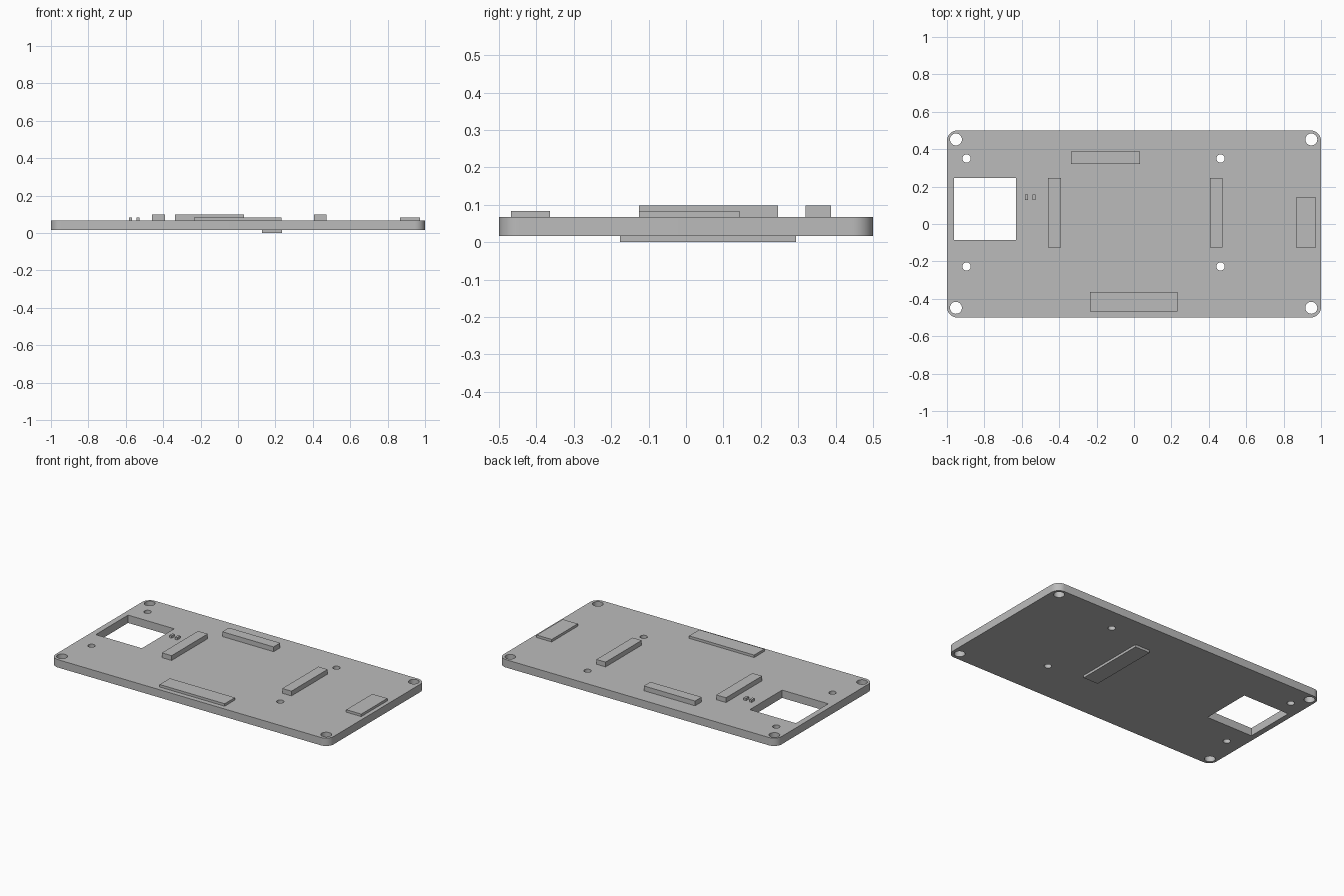
import bpy, bmesh
from math import pi, sin, cos

cube = bpy.data.objects.get("Cube")
if cube:
    bpy.data.objects.remove(cube, do_unlink=True)

grey = bpy.data.materials.new("plain_grey")
grey.use_nodes = True
grey.diffuse_color = (0.5, 0.5, 0.5, 1)
grey.node_tree.nodes["Principled BSDF"].inputs["Base Color"].default_value = (0.5, 0.5, 0.5, 1)

BOTTOM, TOP = 0.016, 0.067   # board faces
LOW, TALL = 0.083, 0.098     # component heights


def arc(cx, cy, r, start, sweep, n):
    return [(cx + r * cos(start + sweep * i / n), cy + r * sin(start + sweep * i / n))
            for i in range(n + 1)]


def circle(cx, cy, r):
    return arc(cx, cy, r, 0, 2 * pi, 32)[:-1]


def box(name, x0, x1, y0, y1, z0, z1):
    mesh = bpy.data.meshes.new(name)
    bm = bmesh.new()
    bmesh.ops.create_cube(bm, size=1)
    for v in bm.verts:
        v.co = (x1 if v.co.x > 0 else x0, y1 if v.co.y > 0 else y0, z1 if v.co.z > 0 else z0)
    bm.to_mesh(mesh)
    bm.free()
    mesh.materials.append(grey)
    obj = bpy.data.objects.new(name, mesh)
    bpy.context.collection.objects.link(obj)
    return obj


# Board outline with rounded corners, then window and screw holes
R = 0.055
outline = []
for k, (sx, sy) in enumerate([(1, 1), (-1, 1), (-1, -1), (1, -1)]):
    outline += arc(sx * (1 - R), sy * (0.5 - R), R, k * pi / 2, pi / 2, 10)
window = [(-0.963, -0.086), (-0.631, -0.086), (-0.631, 0.246), (-0.963, 0.246)]
loops = [outline, window]
loops += [circle(x, y, 0.032) for x in (-0.952, 0.948) for y in (-0.448, 0.452)]
loops += [circle(x, y, 0.022) for x in (-0.895, 0.463) for y in (-0.227, 0.35)]

curve = bpy.data.curves.new("board", "CURVE")
curve.dimensions = "2D"
curve.fill_mode = "BOTH"
curve.extrude = (TOP - BOTTOM) / 2
for loop in loops:
    spline = curve.splines.new("POLY")
    spline.points.add(len(loop) - 1)
    for p, (x, y) in zip(spline.points, loop):
        p.co = (x, y, 0, 1)
    spline.use_cyclic_u = True
board = bpy.data.objects.new("board", curve)
bpy.context.collection.objects.link(board)
board.location.z = (TOP + BOTTOM) / 2
bpy.ops.object.select_all(action="DESELECT")
board.select_set(True)
bpy.context.view_layer.objects.active = board
bpy.ops.object.convert(target="MESH")
board = bpy.context.view_layer.objects.active

# Weld the board into one solid
bm = bmesh.new()
bm.from_mesh(board.data)
bmesh.ops.remove_doubles(bm, verts=bm.verts, dist=0.0001)
bmesh.ops.recalc_face_normals(bm, faces=bm.faces)
for f in bm.faces:
    f.material_index = 0
bm.to_mesh(board.data)
bm.free()
board.data.materials.clear()
board.data.materials.append(grey)
bpy.ops.object.shade_smooth_by_angle(angle=pi / 6)

# Tall pin connectors
box("left_connector", 0.406, 0.472, -0.125, 0.246, TOP, TALL)
box("right_connector", -0.46, -0.39, -0.125, 0.246, TOP, TALL)
box("back_connector", -0.337, 0.032, 0.32, 0.388, TOP, TALL)

# Low sockets
box("front_socket", -0.236, 0.232, -0.468, -0.363, TOP, LOW)
box("side_socket", 0.866, 0.974, -0.125, 0.143, TOP, LOW)

# Two tiny chips beside the window
for i, x in enumerate((-0.575, -0.534)):
    box(f"chip_{i + 1}", x - 0.008, x + 0.008, 0.128, 0.158, TOP, LOW)

# Underside connector
box("underside_connector", 0.128, 0.235, -0.176, 0.294, 0, BOTTOM)
